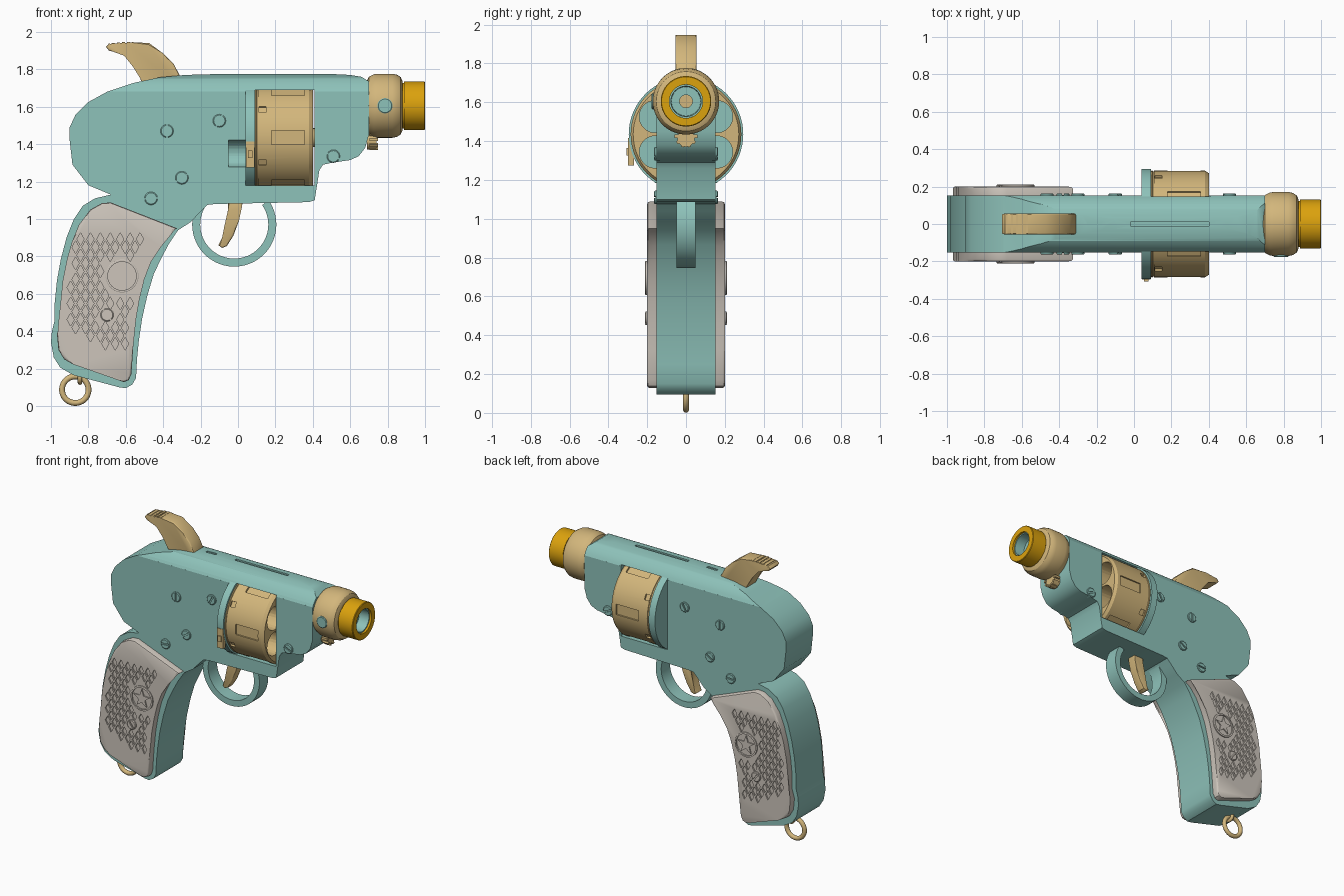
import bpy, bmesh, math
from mathutils import Vector, Matrix

if "Cube" in bpy.data.objects:
    bpy.data.objects.remove(bpy.data.objects["Cube"])


def material(name, rgb):
    m = bpy.data.materials.new(name)
    m.diffuse_color = (*rgb, 1)
    m.use_nodes = True
    m.node_tree.nodes["Principled BSDF"].inputs["Base Color"].default_value = m.diffuse_color
    return m


TEAL = material("teal", (0.27, 0.54, 0.49))
TAN = material("tan", (0.65, 0.47, 0.20))
ORANGE = material("orange", (0.71, 0.36, 0.004))
GREY = material("warm grey", (0.61, 0.56, 0.50))


def finish(name, bm, mat, angle=32):
    bmesh.ops.recalc_face_normals(bm, faces=bm.faces)
    me = bpy.data.meshes.new(name)
    bm.to_mesh(me)
    bm.free()
    ob = bpy.data.objects.new(name, me)
    bpy.context.collection.objects.link(ob)
    if mat:
        me.materials.append(mat)
        smooth(ob, angle)
    return ob


def smooth(ob, angle=32):
    bpy.ops.object.select_all(action='DESELECT')
    ob.select_set(True)
    bpy.context.view_layer.objects.active = ob
    bpy.ops.object.shade_smooth_by_angle(angle=math.radians(angle))


def add_prism(bm, pts, y0, y1):
    """Extrude an x-z outline from y0 to y1."""
    a = [bm.verts.new((x, y0, z)) for x, z in pts]
    b = [bm.verts.new((x, y1, z)) for x, z in pts]
    n = len(pts)
    bm.faces.new(a)
    cap = bm.faces.new(b[::-1])
    for i in range(n):
        j = (i + 1) % n
        bm.faces.new((a[j], a[i], b[i], b[j]))
    return cap


def prism(name, pts, y0, y1, mat, bevel=0, both=False):
    bm = bmesh.new()
    cap = add_prism(bm, pts, y0, y1)
    if bevel:
        edges = list(bm.edges) if both else list(cap.edges)
        if both:
            edges = [e for e in edges if abs(e.verts[0].co.y - e.verts[1].co.y) < 1e-6]
        bmesh.ops.bevel(bm, geom=edges, offset=bevel, segments=2, affect='EDGES', profile=0.5)
    return finish(name, bm, mat)


def add_box(bm, c, size, rot=None):
    m = Matrix.Translation(c) @ (rot or Matrix()) @ Matrix.Diagonal((*size, 1))
    bmesh.ops.create_cube(bm, size=1, matrix=m)


def add_lathe(bm, prof, centre, n=48, axis='X', closed=False):
    """Spin (position, radius) points about an axis parallel to x or y."""
    rings = []
    for t, r in prof:
        ring = []
        for k in range(n):
            a = 2 * math.pi * k / n
            u, v = r * math.cos(a), r * math.sin(a)
            p = Vector((t, u, v)) if axis == 'X' else Vector((u, t, v))
            ring.append(bm.verts.new(p + Vector(centre)))
        rings.append(ring)
    for i in range(len(rings) if closed else len(rings) - 1):
        a, b = rings[i], rings[(i + 1) % len(rings)]
        for k in range(n):
            bm.faces.new((a[k], a[(k + 1) % n], b[(k + 1) % n], b[k]))
    if not closed:
        bm.faces.new(rings[0])
        bm.faces.new(rings[-1][::-1])


def lathe(name, prof, centre, mat, n=48, axis='X', closed=False):
    bm = bmesh.new()
    add_lathe(bm, prof, centre, n, axis, closed)
    return finish(name, bm, mat)


def boolean(ob, bm, op='DIFFERENCE'):
    cutter = finish("cutter", bm, None)
    cutter.hide_render = True
    md = ob.modifiers.new("cut", 'BOOLEAN')
    md.operation, md.solver, md.object = op, 'EXACT', cutter
    bpy.ops.object.select_all(action='DESELECT')
    bpy.context.view_layer.objects.active = ob
    ob.select_set(True)
    bpy.ops.object.modifier_apply(modifier=md.name)
    bpy.data.objects.remove(cutter)
    smooth(ob)


# frame: body and grip core in one outline
outline = [(-.90, 1.42), (-.90, 1.49), (-.87, 1.555), (-.80, 1.625), (-.70, 1.68), (-.56, 1.727),
           (-.42, 1.757), (-.28, 1.77), (-.1, 1.775), (.5, 1.775), (.6, 1.77), (.66, 1.76), (.70, 1.735),
           (.70, 1.45), (.68, 1.38), (.645, 1.335), (.60, 1.315), (.50, 1.30), (.455, 1.29), (.435, 1.26),
           (.41, 1.10), (.38, 1.09), (-.12, 1.08), (-.165, 1.075), (-.20, 1.04), (-.25, .985), (-.32, .94),
           (-.37, .866), (-.41, .79), (-.45, .706), (-.485, .59), (-.513, .465), (-.53, .35), (-.54, .25),
           (-.545, .15), (-.565, .115), (-.60, .095), (-.635, .10), (-.88, .165), (-.95, .205), (-.985, .26), (-1, .34),
           (-.995, .40), (-.98, .46), (-.98, .55), (-.968, .67), (-.947, .786), (-.917, .90), (-.877, 1.0),
           (-.83, 1.07), (-.765, 1.11), (-.68, 1.13), (-.80, 1.18), (-.885, 1.29)]
frame = prism("frame", outline, -.153, .153, TEAL)
# rounded barrel top
bm = bmesh.new()
arc = [(.17 * math.cos(a), 1.607 + .17 * math.sin(a)) for a in
       [math.radians(26 + 128 * i / 20) for i in range(21)]]
add_prism(bm, [(.2, 0), (.2, 1.6815)] + arc + [(-.2, 1.6815), (-.2, 0)], -1.2, 1.2)
bmesh.ops.rotate(bm, verts=bm.verts, matrix=Matrix.Rotation(math.pi / 2, 3, 'Z'))
boolean(frame, bm, 'INTERSECT')
# cylinder window, sight grooves and loading groove
bm = bmesh.new()
add_box(bm, (.225, 0, 1.435), (.37, .5, .51))
add_box(bm, (.19, 0, 1.78), (.42, .02, .03))
add_box(bm, (-.21, 0, 1.78), (.08, .02, .03))
boolean(frame, bm)
bm = bmesh.new()
add_lathe(bm, [(-.05, .072), (.06, .072)], (0, -.16, 1.35), 32)
boolean(frame, bm)

# recoil shield and latch
lathe("recoil_shield", [(.04, .295), (.09, .295)], (0, 0, 1.435), TEAL, 64)
bm = bmesh.new()
add_box(bm, (.066, -.283, 1.345), (.046, .03, .14))
add_box(bm, (.066, -.295, 1.345), (.025, .025, .04))
finish("latch", bm, TAN)

# revolving cylinder with chambers, slots and notches
drum = lathe("drum", [(.09, .28), (.095, .285), (.10, .285), (.102, .28), (.106, .28), (.108, .285),
                      (.38, .285), (.40, .272)], (0, 0, 1.435), TAN, 72)
bm = bmesh.new()
for k in range(6):
    a = math.radians(30 + 60 * k)
    add_lathe(bm, [(.05, .083), (.45, .083)], (0, .182 * math.cos(a), 1.435 + .182 * math.sin(a)), 28)
boolean(drum, bm)
bm = bmesh.new()
for k in range(6):
    for off, x, sx, w in ((0, .268, .176, .075), (28, .13, .038, .038)):
        a = math.radians(60 * k + off)
        add_box(bm, (x, .285 * math.cos(a), 1.435 + .285 * math.sin(a)), (sx, .026, w), Matrix.Rotation(a, 4, 'X'))
boolean(drum, bm)
lathe("drum_pin", [(.38, .05), (.41, .05)], (0, 0, 1.435), TAN, 24)

# muzzle collar, tip, bore and rod knob
lathe("muzzle_collar", [(.69, .135), (.70, .155), (.725, .168), (.745, .171), (.825, .171), (.85, .166),
                        (.87, .153), (.88, .13), (.88, .10)], (0, 0, 1.605), TAN, 56)
lathe("muzzle_tip", [(.87, .122), (.887, .122), (.887, .13), (.996, .13), (1, .126), (1, .086), (.87, .086)],
      (0, 0, 1.605), ORANGE, 56, closed=True)
lathe("bore_liner", [(.86, .086), (.985, .086), (.985, .078), (.91, .075), (.91, .033), (.86, .033)],
      (0, 0, 1.605), TEAL, 40, closed=True)
lathe("collar_screw", [(-.177, .036), (-.173, .041), (-.15, .041)], (.786, 0, 1.605), TEAL, 24, 'Y')
bm = bmesh.new()
add_lathe(bm, [(.69, .045), (.74, .045)], (0, 0, 1.415), 20)
for k in range(10):
    a = 2 * math.pi * k / 10
    add_box(bm, (.725, .05 * math.cos(a), 1.425 + .05 * math.sin(a)), (.045, .016, .016), Matrix.Rotation(a, 4, 'X'))
finish("rod_knob", bm, TAN)

# hammer with thumb serrations
hammer = prism("hammer", [(-.706, 1.92), (-.69, 1.938), (-.60, 1.947), (-.475, 1.94), (-.40, 1.885), (-.345, 1.83),
                          (-.31, 1.765), (-.31, 1.70), (-.50, 1.70), (-.525, 1.755), (-.556, 1.82), (-.604, 1.88),
                          (-.69, 1.90)], -.055, .055, TAN, .008, True)
bm = bmesh.new()
for k in range(5):
    add_box(bm, (-.68 + .027 * k, 0, 1.944 + .002 * k), (.01, .2, .016))
boolean(hammer, bm)

# trigger guard and trigger
angles = [math.radians(140 + 255 * i / 44) for i in range(45)]
ring = [(-.02 + .225 * math.cos(a), .97 + .225 * math.sin(a)) for a in angles]
ring += [(-.02 + .182 * math.cos(a), .97 + .182 * math.sin(a)) for a in reversed(angles)]
prism("trigger_guard", ring, -.05, .05, TEAL)
prism("trigger", [(-.05, 1.12), (.03, 1.12), (.02, 1.06), (.005, .99), (-.025, .91), (-.06, .855), (-.085, .845),
                  (-.105, .86), (-.085, .90), (-.065, .96), (-.055, 1.04)], -.032, .032, TAN, .008, True)

# grip panels with diamond pattern, medallion and screws on each side
panel = [(-.727, 1.085), (-.68, 1.088), (-.326, .95), (-.37, .92), (-.42, .86), (-.465, .77), (-.50, .68),
         (-.527, .57), (-.545, .465), (-.56, .32), (-.57, .17), (-.585, .138), (-.61, .128), (-.64, .138),
         (-.88, .222), (-.93, .25), (-.96, .30), (-.968, .385), (-.947, .455), (-.948, .56), (-.937, .67),
         (-.914, .786), (-.887, .88), (-.85, .97), (-.79, 1.05)]
cells = []
for j in range(17):
    for i in range(9):
        x, z = -.895 + .053 * (i + .5 * (j % 2)), .29 + .043 * j
        right = -.594 + (z - .294) * .15 - .012
        if (-.905 + (z - .41) * .04 < x < right and .40 - (x + .914) * .33 < z < .93 - (x + .89) * .09
                and math.hypot(x + .62, z - .695) > .115 and math.hypot(x + .70, z - .487) > .06):
            cells.append((x, z))
star = []
for k in range(10):
    r, a = (.066 if k % 2 == 0 else .027), math.pi / 2 + k * math.pi / 5
    star.append((-.62 + r * math.cos(a), .695 + r * math.sin(a)))
screws = [(-.38, 1.47), (-.10, 1.525), (-.30, 1.22), (-.465, 1.11), (.51, 1.335)]
for s, side in ((-1, "right"), (1, "left")):
    grip = prism("grip_panel_" + side, panel, s * .145, s * .2, GREY, .012)
    bm = bmesh.new()
    for x, z in cells:
        add_prism(bm, [(x - .019, z), (x, z - .034), (x + .019, z), (x, z + .034)], s * .19, s * .23)
    boolean(grip, bm)
    lathe("medallion_rim_" + side, [(s * .19, .088), (s * .208, .088), (s * .21, .085), (s * .21, .076), (s * .19, .076)],
          (-.62, 0, .695), GREY, 40, 'Y', True)
    prism("medallion_star_" + side, star, s * .19, s * .208, GREY)
    # slotted screws
    for n, (x, z) in enumerate(screws + [(-.70, .487)]):
        y, mat = (.153, TEAL) if n < 5 else (.2, GREY)
        head = lathe("screw_%d_%s" % (n, side), [(s * (y - .02), .035), (s * (y + .007), .035), (s * (y + .011), .03)],
                     (x, 0, z), mat, 24, 'Y')
        bm = bmesh.new()
        add_box(bm, (x, s * (y + .01), z), (.01, .014, .1), Matrix.Rotation(.5 * n, 4, 'Y'))
        boolean(head, bm)

# lanyard ring and its loop
for name, x, z, R, r in (("lanyard_ring", -.87, .087, .071, .0155), ("lanyard_loop", -.845, .155, .03, .012)):
    bm = bmesh.new()
    prof = [(r * math.cos(2 * math.pi * k / 12), R + r * math.sin(2 * math.pi * k / 12)) for k in range(12)]
    add_lathe(bm, prof, (0, 0, 0), 36, 'Y', True)
    rot = Matrix.Rotation(math.pi / 2 if name.endswith("loop") else 0, 4, 'Z')
    bmesh.ops.transform(bm, matrix=Matrix.Translation((x, 0, z)) @ rot, verts=bm.verts)
    finish(name, bm, TAN, 60)
